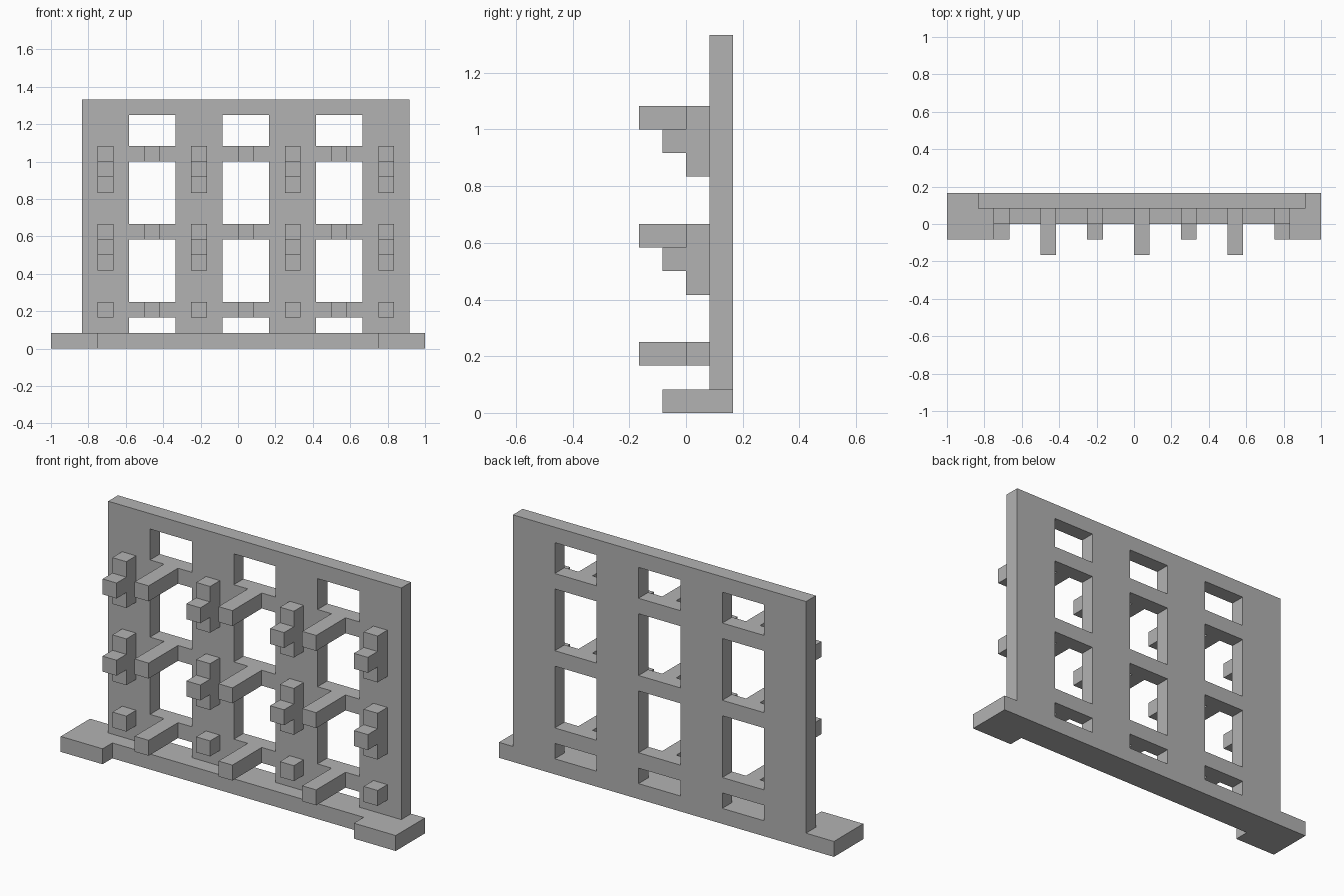
import bpy
import bmesh
from mathutils import Vector

U = 1 / 12  # everything sits on a grid of this module

cube = bpy.data.objects.get("Cube")
if cube:
    bpy.data.objects.remove(cube, do_unlink=True)

grey = bpy.data.materials.new("mid_grey")
grey.use_nodes = True
colour = (0.448, 0.448, 0.448, 1)
grey.diffuse_color = colour
grey.node_tree.nodes["Principled BSDF"].inputs["Base Color"].default_value = colour


def finish(name, bm):
    """Scale a module-sized mesh and add it to the scene."""
    bmesh.ops.recalc_face_normals(bm, faces=bm.faces)
    bmesh.ops.scale(bm, vec=(U, U, U), verts=bm.verts)
    mesh = bpy.data.meshes.new(name)
    bm.to_mesh(mesh)
    bm.free()
    mesh.materials.append(grey)
    obj = bpy.data.objects.new(name, mesh)
    bpy.context.collection.objects.link(obj)


def extrude(bm, faces, direction):
    """Pull flat faces into a solid."""
    result = bmesh.ops.extrude_face_region(bm, geom=faces, use_keep_orig=True)
    verts = [v for v in result["geom"] if isinstance(v, bmesh.types.BMVert)]
    bmesh.ops.translate(bm, vec=direction, verts=verts)


def box(name, x, y, z):
    """Box from three (low, high) ranges."""
    bm = bmesh.new()
    bmesh.ops.create_cube(bm, size=1)
    low, high = (Vector(c) for c in zip(x, y, z))
    bmesh.ops.scale(bm, vec=high - low, verts=bm.verts)
    bmesh.ops.translate(bm, vec=(low + high) / 2, verts=bm.verts)
    finish(name, bm)


# Base plate with a foot reaching forward at each end
bm = bmesh.new()
half = [(12, 2), (12, -1), (9, -1), (9, 0)]
outline = half + [(-x, y) for x, y in reversed(half)]
face = bm.faces.new([bm.verts.new((x, y, 0)) for x, y in outline])
extrude(bm, [face], (0, 0, 1))
finish("base_plate", bm)

# Wall: every second column and every second row crosses at an opening
columns = [-10, -7, -4, -1, 2, 5, 8, 11]
rows = [1, 2, 3, 7, 8, 12, 13, 15, 16]
bm = bmesh.new()
grid = {(i, j): bm.verts.new((x, 1, z))
        for i, x in enumerate(columns) for j, z in enumerate(rows)}
for i in range(len(columns) - 1):
    for j in range(len(rows) - 1):
        if i % 2 == 1 and j % 2 == 0:
            continue
        corners = [(i, j), (i + 1, j), (i + 1, j + 1), (i, j + 1)]
        bm.faces.new([grid[c] for c in corners])
extrude(bm, list(bm.faces), (0, 1, 0))
finish("lattice_wall", bm)

# Long arms reaching forward from the middle of each crossbar
for row, z in enumerate((2, 7, 12), 1):
    for col, x in enumerate((-6, 0, 6), 1):
        box(f"crossbar_arm_{row}_{col}", (x, x + 1), (-2, 1), (z, z + 1))

# Pegs on the uprights: plain studs below, cross-shaped brackets above
for col, x in enumerate((-9, -3, 3, 9), 1):
    width = (x, x + 1)
    box(f"upright_stud_{col}", width, (0, 1), (2, 3))
    for row, z in enumerate((5, 10), 1):
        box(f"bracket_bar_{row}_{col}", width, (0, 1), (z, z + 3))
        box(f"bracket_tip_{row}_{col}", width, (-1, 0), (z + 1, z + 2))
